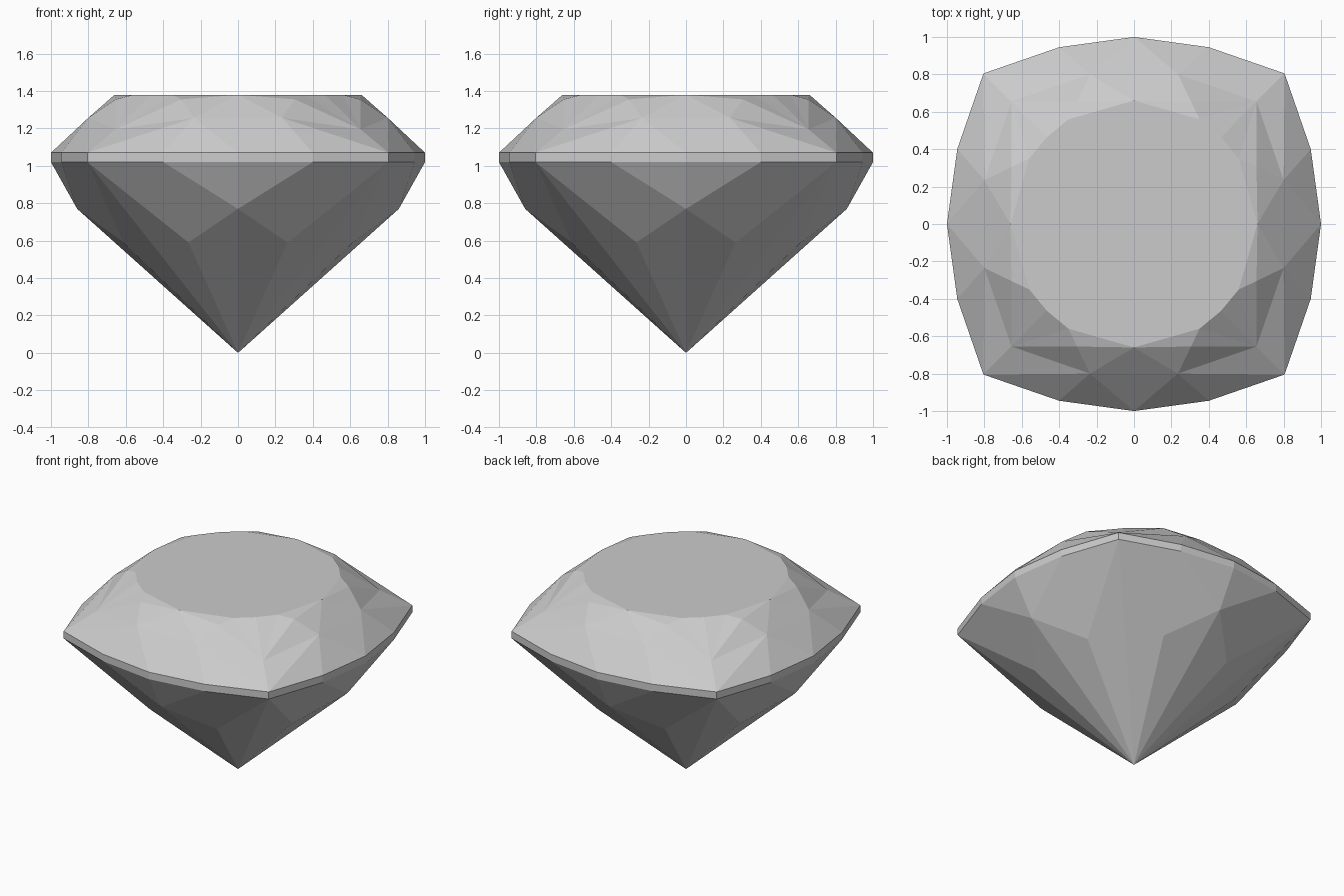
import bpy, bmesh
from mathutils import Matrix, Vector
from math import pi

cube = bpy.data.objects.get("Cube")
if cube:
    bpy.data.objects.remove(cube, do_unlink=True)

# Single stone colour
stone = bpy.data.materials.new("grey_stone")
stone.use_nodes = True
GREY = (0.6, 0.6, 0.6, 1)
stone.diffuse_color = GREY
stone.node_tree.nodes["Principled BSDF"].inputs["Base Color"].default_value = GREY

# Key heights
TOP, GIRDLE_TOP, GIRDLE_LOW = 1.38, 1.07, 1.02

# Facet corners for one eighth of the stone
P = {
    "table_centre": (0, 0, TOP),
    "table_mid": (0, .66, TOP), "table_side": (.35, .56, TOP), "table_corner": (.465, .465, TOP),
    "star": (.305, .655, 1.355), "main": (.235, .8, 1.257), "main_mid": (0, .8, 1.257),
    "corner": (.655, .655, 1.195),
    "keel": (0, .86, .77), "lower": (.265, .613, .59), "tip": (0, 0, 0),
}
for name, x, y in (("mid", 0, 1), ("side", .4, .945), ("end", .805, .805)):
    P["up_" + name] = (x, y, GIRDLE_TOP)
    P["low_" + name] = (x, y, GIRDLE_LOW)

# Facets of each part, listed by their corners
PARTS = {
    "table": ["table_centre table_mid table_side", "table_centre table_side table_corner"],
    "crown": [
        "table_mid star table_side", "table_mid main star", "table_mid main_mid main",
        "table_side star corner", "table_side corner table_corner",
        "star main corner", "corner main up_end",
        "main_mid up_mid main", "main up_mid up_side", "main up_side up_end",
    ],
    "girdle": ["up_mid low_mid low_side up_side", "up_side low_side low_end up_end"],
    "pavilion": [
        "low_mid keel low_side", "low_side keel lower low_end",
        "keel tip lower", "lower tip low_end",
    ],
}


def build_part(name, facets):
    bm = bmesh.new()
    # Repeat the eighth by mirroring and quarter turns
    for turn in range(4):
        for side in (1, -1):
            m = Matrix.Rotation(turn * pi / 2, 3, 'Z') @ Matrix.Diagonal((side, 1, 1))
            for facet in facets:
                corners = [m @ Vector(P[key]) for key in facet.split()]
                if side < 0:
                    corners.reverse()
                bm.faces.new([bm.verts.new(c) for c in corners])
    bmesh.ops.remove_doubles(bm, verts=bm.verts, dist=0.0005)
    # Make every facet face outward from the middle of the stone
    bm.normal_update()
    middle = Vector((0, 0, 1))
    for f in bm.faces:
        if f.normal.dot(f.calc_center_median() - middle) < 0:
            f.normal_flip()
    # Merge coplanar pieces into whole facets
    bmesh.ops.dissolve_limit(bm, angle_limit=0.005, verts=bm.verts, edges=bm.edges)
    mesh = bpy.data.meshes.new(name)
    bm.to_mesh(mesh)
    bm.free()
    mesh.materials.append(stone)
    obj = bpy.data.objects.new(name, mesh)
    bpy.context.collection.objects.link(obj)


for part, facets in PARTS.items():
    build_part(part, facets)
